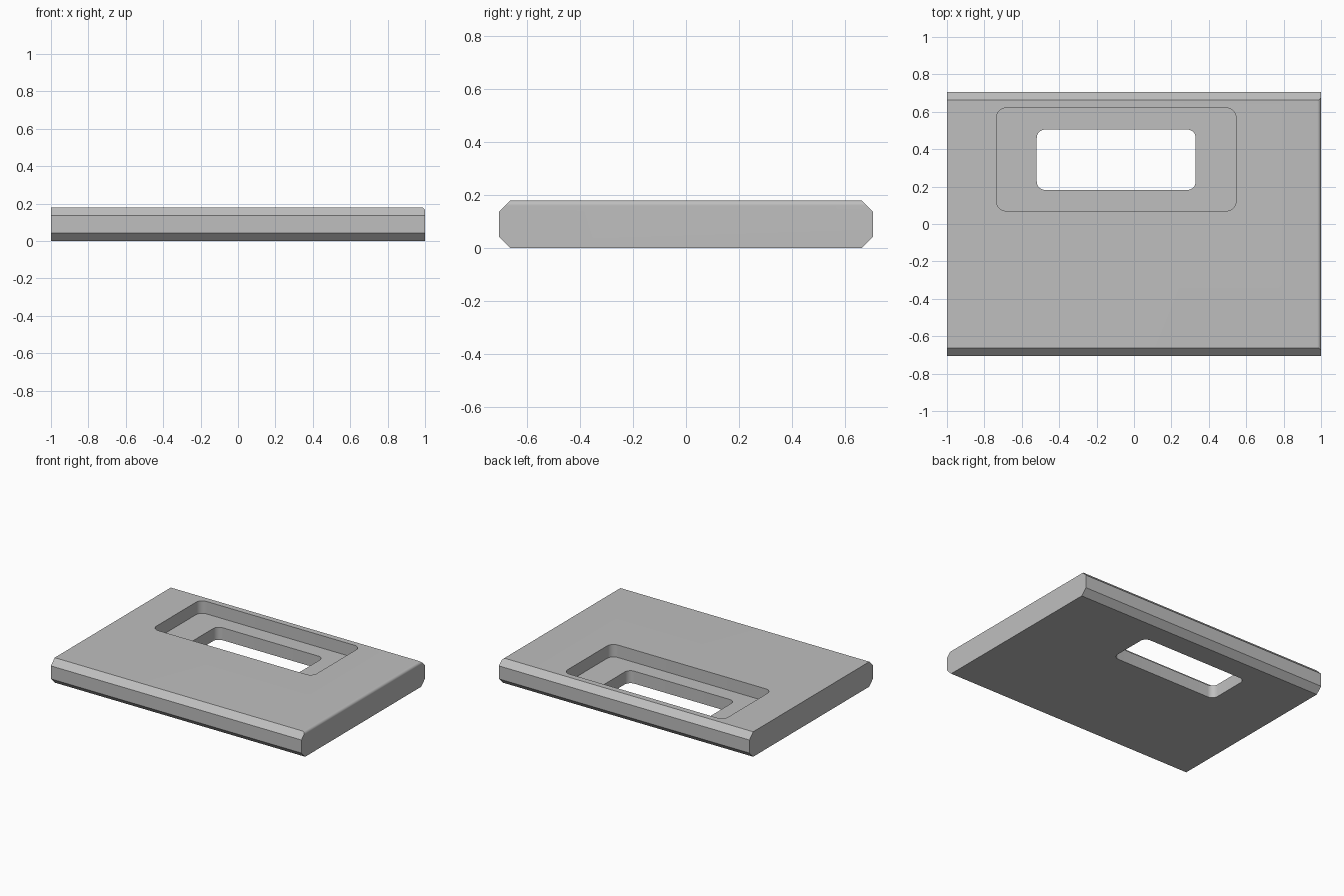
import bpy
import bmesh
from mathutils import Vector

if "Cube" in bpy.data.objects:
    bpy.data.objects.remove(bpy.data.objects["Cube"], do_unlink=True)

HALF_X, HALF_Y, TOP, CHAMFER, FILLET = 1.0, 0.705, 0.18, 0.043, 0.02

grey = bpy.data.materials.new("plain grey")
grey.use_nodes = True
colour = (0.52, 0.52, 0.52, 1)
grey.diffuse_color = colour
grey.node_tree.nodes["Principled BSDF"].inputs["Base Color"].default_value = colour


def make_object(name, bm):
    bmesh.ops.recalc_face_normals(bm, faces=bm.faces)
    mesh = bpy.data.meshes.new(name)
    bm.to_mesh(mesh)
    bm.free()
    mesh.materials.append(grey)
    obj = bpy.data.objects.new(name, mesh)
    bpy.context.collection.objects.link(obj)
    return obj


def extrude_profile(points, direction):
    bm = bmesh.new()
    face = bm.faces.new([bm.verts.new(p) for p in points])
    result = bmesh.ops.extrude_face_region(bm, geom=[face], use_keep_orig=True)
    verts = [g for g in result["geom"] if isinstance(g, bmesh.types.BMVert)]
    bmesh.ops.translate(bm, verts=verts, vec=Vector(direction))
    return bm


def round_edges(bm, test, radius):
    edges = [e for e in bm.edges if test(*(v.co for v in e.verts))]
    bmesh.ops.bevel(bm, geom=edges, offset=radius, offset_type='OFFSET',
                    segments=8, profile=0.5, affect='EDGES')


def cut_rounded_opening(target, name, x0, x1, y0, y1, z0, radius):
    corners = [(x0, y0, z0), (x1, y0, z0), (x1, y1, z0), (x0, y1, z0)]
    bm = extrude_profile(corners, (0, 0, TOP + 0.1 - z0))
    round_edges(bm, lambda a, b: abs(a.z - b.z) > 0.01, radius)
    cutter = make_object(name, bm)
    cutter.hide_render = True
    mod = target.modifiers.new(name, 'BOOLEAN')
    mod.operation = 'DIFFERENCE'
    mod.solver = 'EXACT'
    mod.object = cutter
    bpy.ops.object.modifier_apply(modifier=mod.name)
    bpy.data.objects.remove(cutter, do_unlink=True)


# Plate with chamfered front and back edges
inner = HALF_Y - CHAMFER
quarter = [(inner, 0), (HALF_Y, CHAMFER), (HALF_Y, TOP - CHAMFER), (inner, TOP)]
profile = quarter + [(-y, z) for y, z in reversed(quarter)]
bm = extrude_profile([(-HALF_X, y, z) for y, z in profile], (2 * HALF_X, 0, 0))

# Rounded top edge on the left end
round_edges(bm, lambda a, b: min(a.x, b.x) > HALF_X - 0.001
            and min(a.z, b.z) > TOP - 0.001, FILLET)
plate = make_object("plate", bm)
bpy.context.view_layer.objects.active = plate
plate.select_set(True)

# Shallow recess, then the through window in its floor
cut_rounded_opening(plate, "recess", -0.735, 0.545, 0.07, 0.62, TOP / 2, 0.05)
cut_rounded_opening(plate, "window", -0.52, 0.33, 0.182, 0.505, -0.1, 0.045)

bpy.ops.object.shade_smooth_by_angle(angle=0.5)
